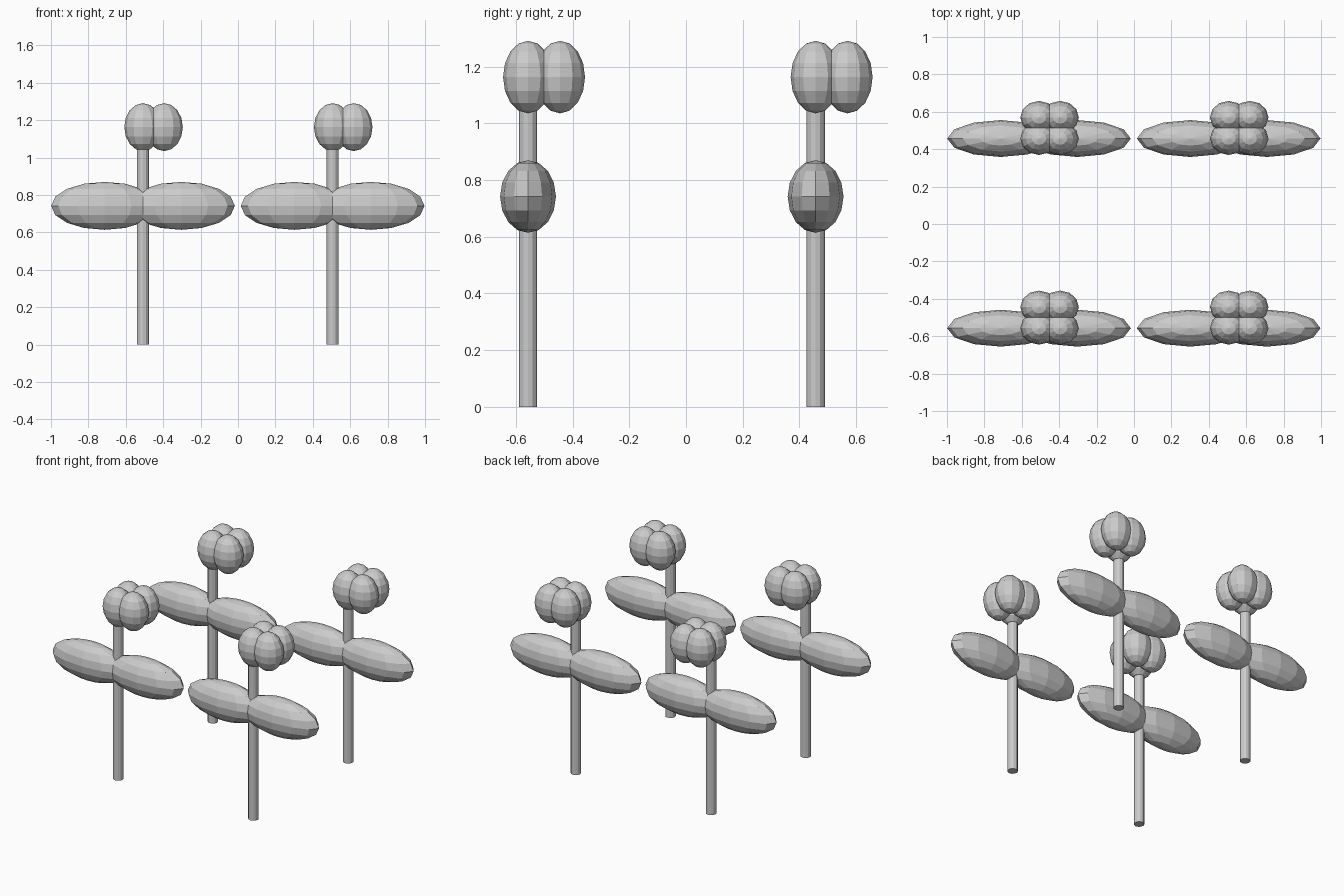
import bpy

if "Cube" in bpy.data.objects:
    bpy.data.objects.remove(bpy.data.objects["Cube"])

STEM_R, PITCH = 0.0325, 1.014

def blob(name, loc, scale):
    # low-poly faceted ellipsoid
    bpy.ops.mesh.primitive_uv_sphere_add(segments=12, ring_count=8, radius=1, location=loc)
    ob = bpy.context.object
    ob.name = name
    ob.scale = scale
    return ob

def flower(x, y):
    # stem
    bpy.ops.mesh.primitive_cylinder_add(vertices=12, radius=STEM_R, depth=1.13, location=(x, y, 0.565))
    bpy.context.object.name = "stem"
    # pair of leaves
    for s in (-1, 1):
        blob("leaf", (x + s * 0.205, y, 0.742), (0.286, 0.0985, 0.128))
    # cluster of four petals, one centred on the stem
    for dx in (0, 0.113):
        for dy in (0, 0.113):
            blob("petal", (x + dx, y + dy, 1.163), (0.1, 0.088, 0.128))

# two by two bed of flowers
for i in range(2):
    for j in range(2):
        flower(-0.508 + i * PITCH, -0.557 + j * PITCH)
